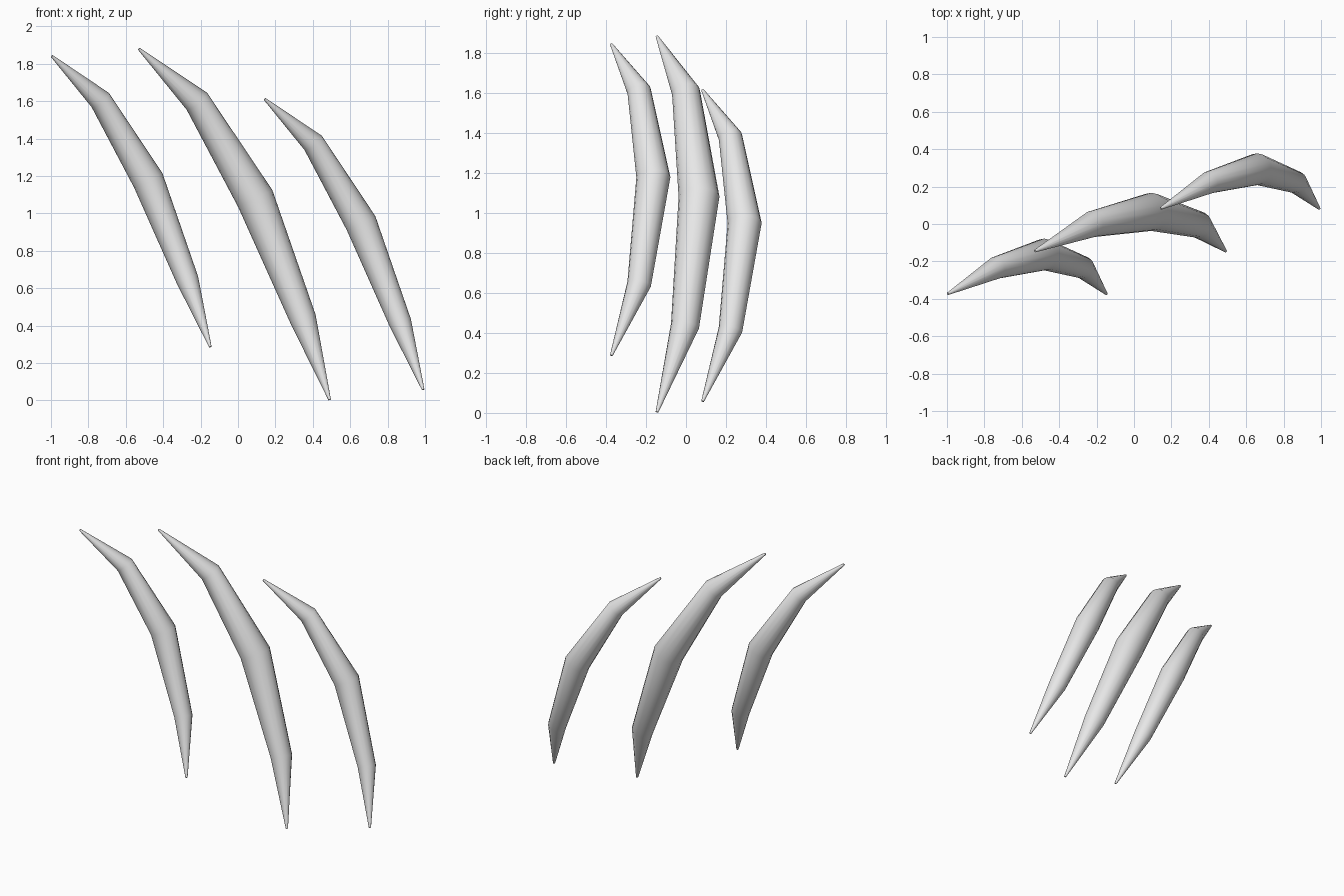
import bpy, bmesh, math
from mathutils import Vector

cube = bpy.data.objects.get("Cube")
if cube:
    bpy.data.objects.remove(cube, do_unlink=True)

grey = bpy.data.materials.new("light_grey")
grey.use_nodes = True
colour = (0.8, 0.8, 0.8, 1)
grey.diffuse_color = colour
grey.node_tree.nodes["Principled BSDF"].inputs["Base Color"].default_value = colour

SIDES = 16


def claw(name, points, radii):
    """Sweep a round section along a bent path, mitred at each bend."""
    pts = [Vector(p) for p in points]
    bm = bmesh.new()
    rings = []
    for i, (p, r) in enumerate(zip(pts, radii)):
        before = (p - pts[max(i - 1, 0)]).normalized()
        after = (pts[min(i + 1, len(pts) - 1)] - p).normalized()
        tangent = (before + after).normalized()
        u = Vector((0, 1, 0)).cross(tangent).normalized()
        v = tangent.cross(u)
        ring = []
        for k in range(SIDES):
            a = math.tau * k / SIDES
            ring.append(bm.verts.new(p + r * (math.cos(a) * u + math.sin(a) * v)))
        rings.append(ring)
    for a, b in zip(rings, rings[1:]):
        for k in range(SIDES):
            n = (k + 1) % SIDES
            bm.faces.new((a[k], a[n], b[n], b[k]))
    # Close the two fine tips
    bm.faces.new(rings[0])
    bm.faces.new(rings[-1])
    bmesh.ops.recalc_face_normals(bm, faces=bm.faces)
    for f in bm.faces:
        f.smooth = len(f.verts) == 4
    for ring in (rings[0], rings[-1]):
        for k in range(SIDES):
            bm.edges.get((ring[k], ring[k - 1])).smooth = False
    mesh = bpy.data.meshes.new(name)
    bm.to_mesh(mesh)
    bm.free()
    mesh.materials.append(grey)
    obj = bpy.data.objects.new(name, mesh)
    bpy.context.collection.objects.link(obj)


# Large middle claw
claw("middle_claw",
     [(-0.53, -0.145, 1.88), (-0.22, 0.0, 1.60), (0.092, 0.065, 1.08),
      (0.348, -0.005, 0.435), (0.49, -0.145, 0.004)],
     [0.007, 0.071, 0.102, 0.071, 0.007])

# Two smaller matching claws, one on each side
small = [(0.143, 0.083, 1.612), (0.402, 0.222, 1.377), (0.658, 0.293, 0.948),
         (0.868, 0.222, 0.415), (0.99, 0.083, 0.058)]
small_radii = [0.007, 0.06, 0.085, 0.06, 0.007]
claw("left_claw", small, small_radii)
shift = Vector((-1.138, -0.456, 0.229))
claw("right_claw", [Vector(p) + shift for p in small], small_radii)
